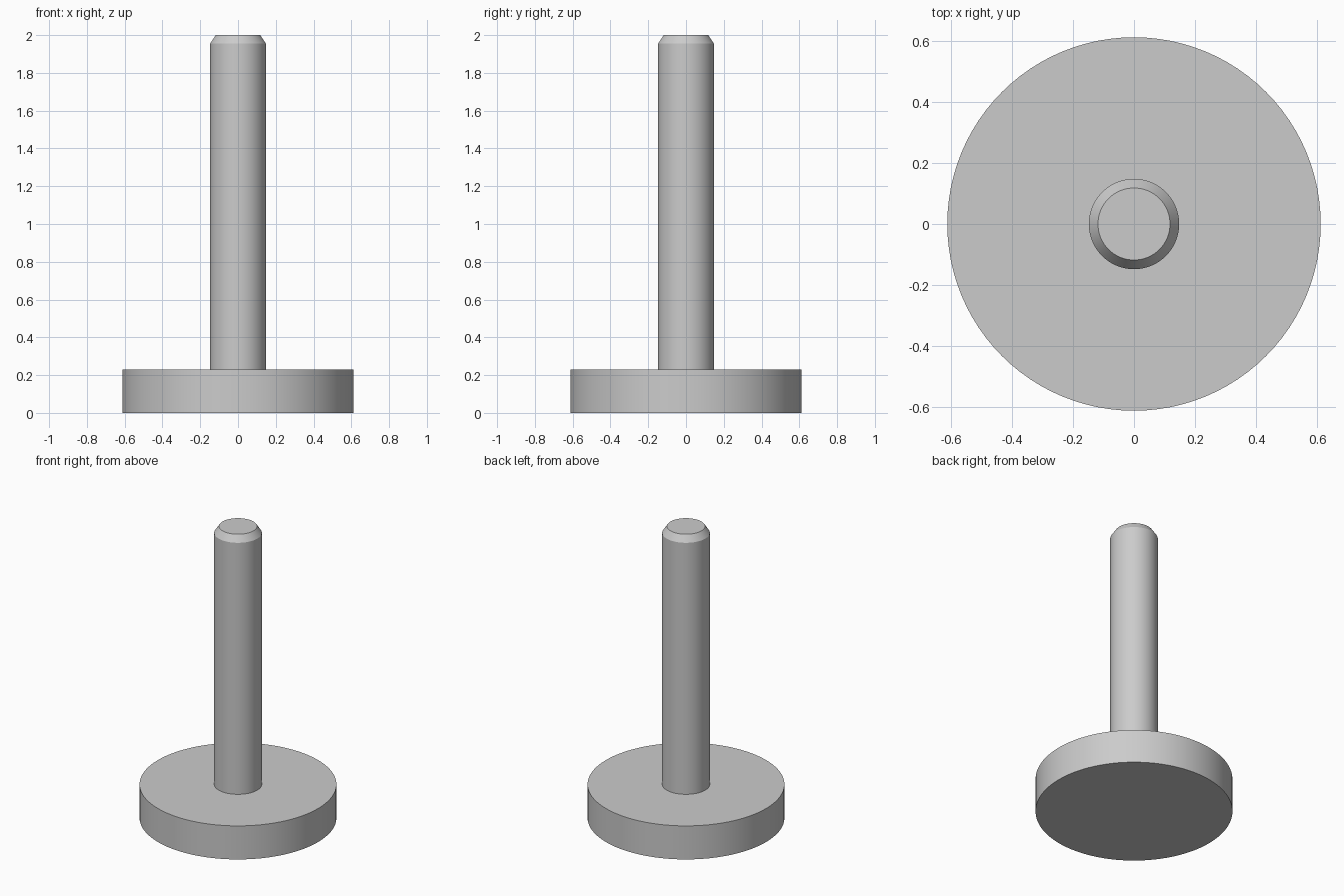
import bpy
import bmesh
import math

cube = bpy.data.objects.get("Cube")
if cube:
    bpy.data.objects.remove(cube, do_unlink=True)

SEGMENTS = 96

grey = bpy.data.materials.new("plain grey")
grey.use_nodes = True
colour = (0.6, 0.6, 0.6, 1)
grey.diffuse_color = colour
grey.node_tree.nodes["Principled BSDF"].inputs["Base Color"].default_value = colour


def turned_part(name, profile):
    """Spin a (radius, height) profile into a closed solid about z."""
    bm = bmesh.new()
    rings = []
    for radius, height in profile:
        angles = [math.tau * i / SEGMENTS for i in range(SEGMENTS)]
        rings.append([bm.verts.new((radius * math.cos(a), radius * math.sin(a), height))
                      for a in angles])
    for low, high in zip(rings, rings[1:]):
        for i in range(SEGMENTS):
            j = (i + 1) % SEGMENTS
            bm.faces.new((low[i], low[j], high[j], high[i]))
    bm.faces.new(rings[0][::-1])
    bm.faces.new(rings[-1])
    mesh = bpy.data.meshes.new(name)
    bm.to_mesh(mesh)
    bm.free()
    mesh.materials.append(grey)
    obj = bpy.data.objects.new(name, mesh)
    bpy.context.collection.objects.link(obj)
    bpy.ops.object.select_all(action="DESELECT")
    obj.select_set(True)
    bpy.context.view_layer.objects.active = obj
    bpy.ops.object.shade_smooth_by_angle(angle=math.radians(25))
    return obj


# Wide flat disc, and the chamfered pin standing on it
turned_part("base_disc", [(0.612, 0), (0.612, 0.23)])
turned_part("pin", [(0.148, 0.2), (0.148, 1.955), (0.118, 2)])
